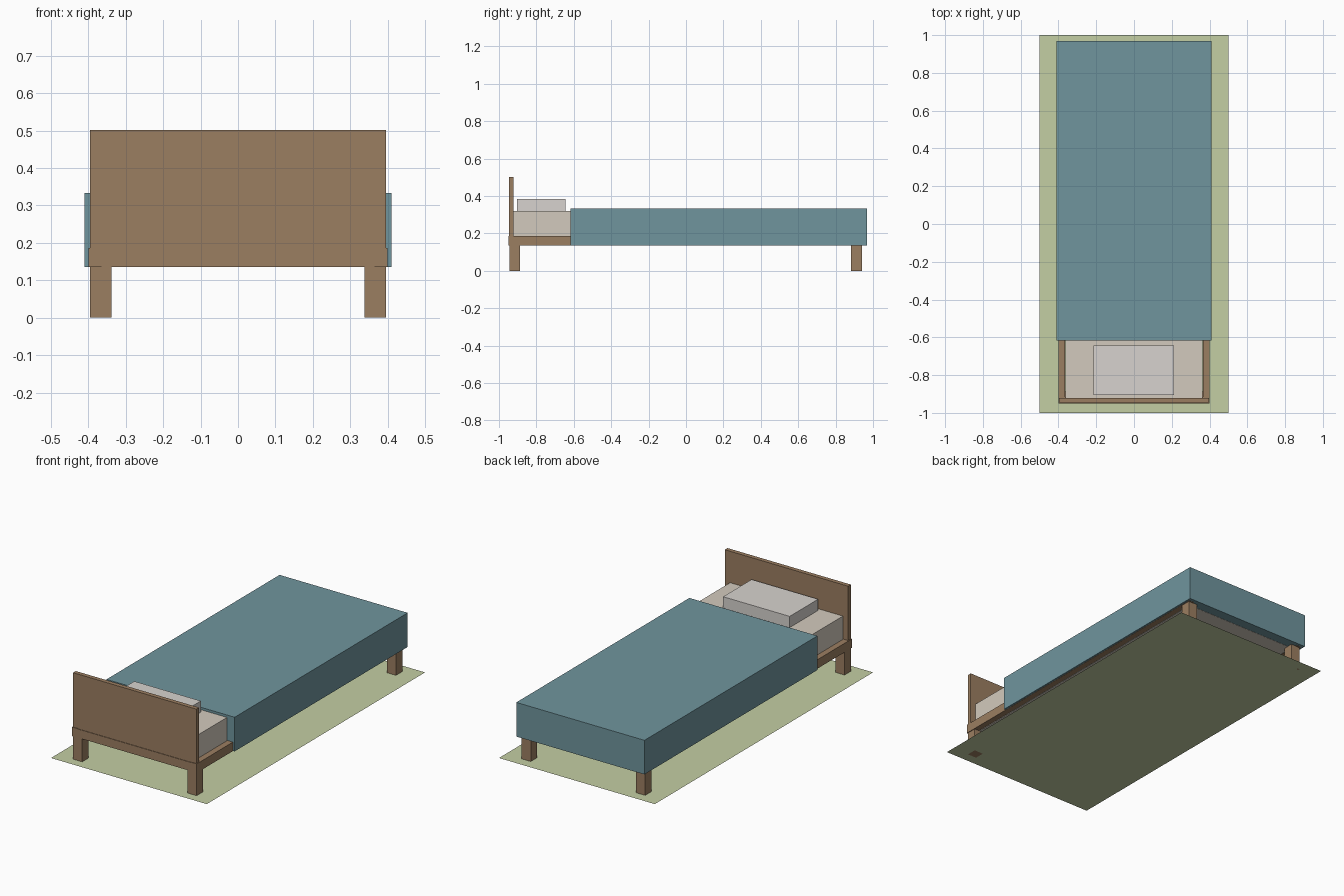
import bpy

if "Cube" in bpy.data.objects:
    bpy.data.objects.remove(bpy.data.objects["Cube"])


def material(name, color):
    m = bpy.data.materials.new(name)
    m.diffuse_color = (*color, 1)
    m.use_nodes = True
    m.node_tree.nodes["Principled BSDF"].inputs["Base Color"].default_value = m.diffuse_color
    return m


wood = material("wood", (0.33, 0.21, 0.12))
teal = material("blanket_teal", (0.16, 0.30, 0.34))
linen = material("linen", (0.65, 0.59, 0.51))
white = material("pillow_white", (0.68, 0.65, 0.62))
green = material("rug_green", (0.55, 0.62, 0.37))


def box(name, lo, hi, mat):
    center = [(a + b) / 2 for a, b in zip(lo, hi)]
    bpy.ops.mesh.primitive_cube_add(size=1, location=center)
    ob = bpy.context.object
    ob.name = name
    ob.scale = [b - a for a, b in zip(lo, hi)]
    bpy.ops.object.transform_apply(location=False, rotation=False, scale=True)
    ob.data.materials.append(mat)
    return ob


# Flat rug under the bed
bpy.ops.mesh.primitive_plane_add(size=1)
rug = bpy.context.object
rug.name = "rug"
rug.scale = (1, 2, 1)
bpy.ops.object.transform_apply(location=False, rotation=False, scale=True)
rug.data.materials.append(green)

# Legs and side rails, one set per side
for side, s in (("left", -1), ("right", 1)):
    x0, x1 = sorted((s * 0.338, s * 0.396))
    for end, y in (("head", -0.945), ("foot", 0.882)):
        box(f"{end}_leg_{side}", (x0, y, 0), (x1, y + 0.058, 0.17), wood)
    x0, x1 = sorted((s * 0.365, s * 0.4))
    box(f"side_rail_{side}", (x0, -0.95, 0.135), (x1, 0.95, 0.187), wood)

# End rails between the side rails
box("head_rail", (-0.365, -0.949, 0.135), (0.365, -0.915, 0.185), wood)
box("foot_rail", (-0.365, 0.915, 0.138), (0.365, 0.949, 0.185), wood)

# Headboard
box("headboard", (-0.396, -0.946, 0.137), (0.396, -0.921, 0.502), wood)

# Bedding
box("mattress", (-0.362, -0.921, 0.135), (0.362, 0.91, 0.32), linen)
box("blanket", (-0.411, -0.618, 0.136), (0.411, 0.968, 0.334), teal)
box("pillow", (-0.215, -0.904, 0.318), (0.212, -0.643, 0.385), white)
